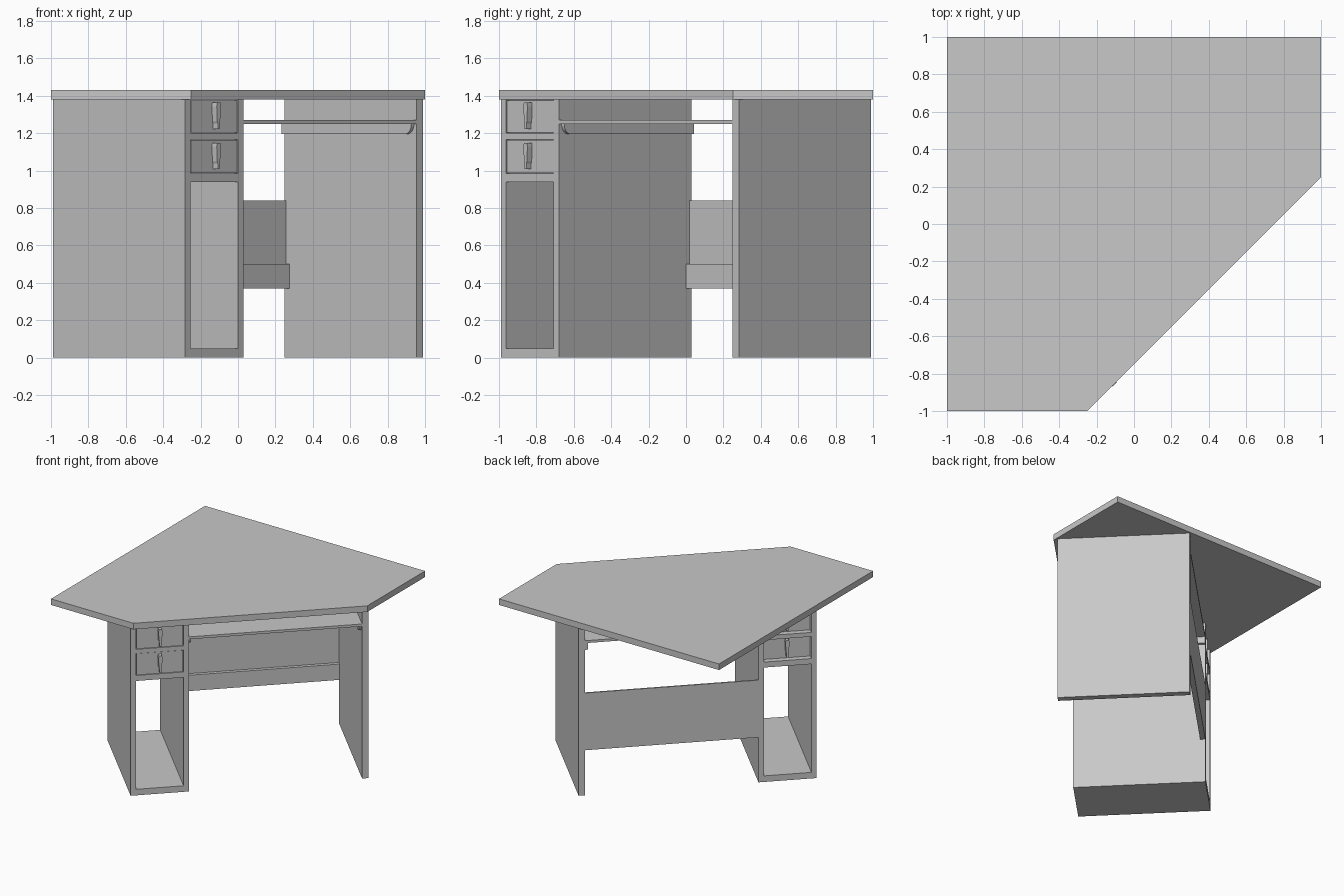
import bpy
import bmesh
from math import radians, sin, cos, pi

old = bpy.data.objects.get("Cube")
if old:
    bpy.data.objects.remove(old, do_unlink=True)

grey = bpy.data.materials.new("plain grey")
grey.use_nodes = True
COLOR = (0.58, 0.58, 0.58, 1)
grey.diffuse_color = COLOR
grey.node_tree.nodes["Principled BSDF"].inputs["Base Color"].default_value = COLOR

TURN = radians(45)   # the desk faces out of the room corner
DEPTH = 0.5          # half depth of the base
TOP = 1.38           # underside of the worktop


def prism(name, points, offset, turn=TURN):
    """Extrude a closed outline of 3D points along an offset."""
    bm = bmesh.new()
    face = bm.faces.new([bm.verts.new(p) for p in points])
    grown = bmesh.ops.extrude_face_region(bm, geom=[face])
    verts = [g for g in grown["geom"] if isinstance(g, bmesh.types.BMVert)]
    bmesh.ops.translate(bm, verts=verts, vec=offset)
    bmesh.ops.recalc_face_normals(bm, faces=bm.faces)
    mesh = bpy.data.meshes.new(name)
    bm.to_mesh(mesh)
    bm.free()
    mesh.materials.append(grey)
    obj = bpy.data.objects.new(name, mesh)
    obj.rotation_euler.z = turn
    bpy.context.collection.objects.link(obj)
    return obj


def board(name, u, v, z):
    """Box given by ranges along the front edge, depth and height."""
    outline = [(u[0], v[0], z[0]), (u[1], v[0], z[0]),
               (u[1], v[1], z[0]), (u[0], v[1], z[0])]
    return prism(name, outline, (0, 0, z[1] - z[0]))


# Five-sided corner worktop
corners = [(-1, -1), (-0.25, -1), (1, 0.25), (1, 1), (-1, 1)]
prism("worktop", [(x, y, TOP) for x, y in corners], (0, 0, 0.05), 0)

# Upright sides
full = (-DEPTH, DEPTH)
board("cabinet_outer_side", (-0.9, -0.86), full, (0, TOP))
board("cabinet_inner_side", (-0.5, -0.46), full, (0, TOP))
board("end_panel", (0.85, 0.9), full, (0, TOP))

# Cabinet floor and dividers, open through front and back
inside = (-0.86, -0.5)
for name, low, high in (("cabinet_floor", 0, 0.05),
                        ("cabinet_shelf", 0.94, 0.985),
                        ("drawer_divider", 1.165, 1.2)):
    board(name, inside, full, (low, high))

# Drawers with a tapered handle on each end
half_handle = [(0.007, 0.02), (0.007, 0.05), (0.011, 0.06),
               (0.015, 0.14), (0.012, 0.16)]
mid = -0.68
for label, low, high in (("lower", 0.988, 1.163), ("upper", 1.203, 1.375)):
    front, back = -DEPTH + 0.002, DEPTH - 0.04
    board(label + "_drawer", (inside[0] + 0.005, inside[1] - 0.005),
          (front, back), (low, high))
    for end, v, reach in (("front", front, -0.036), ("back", back, 0.036)):
        outline = [(mid + w, v, low + h) for w, h in half_handle]
        outline += [(mid - w, v, low + h) for w, h in reversed(half_handle)]
        prism(f"{label}_{end}_handle", outline, (0, reach, 0))

# Sliding tray and its rounded runners
board("tray", (-0.46, 0.85), full, (1.25, 1.27))
RADIUS = 0.05
arc = [(-DEPTH + 0.02 + RADIUS * (1 - cos(a)), 1.245 - RADIUS * sin(a))
       for a in (i * pi / 16 for i in range(9))]
profile = [(DEPTH, 1.25), (-DEPTH + 0.02, 1.25)] + arc + [(DEPTH, 1.195)]
for name, u in (("left_runner", 0.83), ("right_runner", -0.46)):
    prism(name, [(u, v, z) for v, z in profile], (0.02, 0, 0))

# Back panel with a thicker lower rail
board("back_panel", (-0.46, 0.85), (0.488, DEPTH), (0.37, 0.84))
board("back_panel_rail", (-0.46, 0.85), (0.46, 0.488), (0.37, 0.5))
